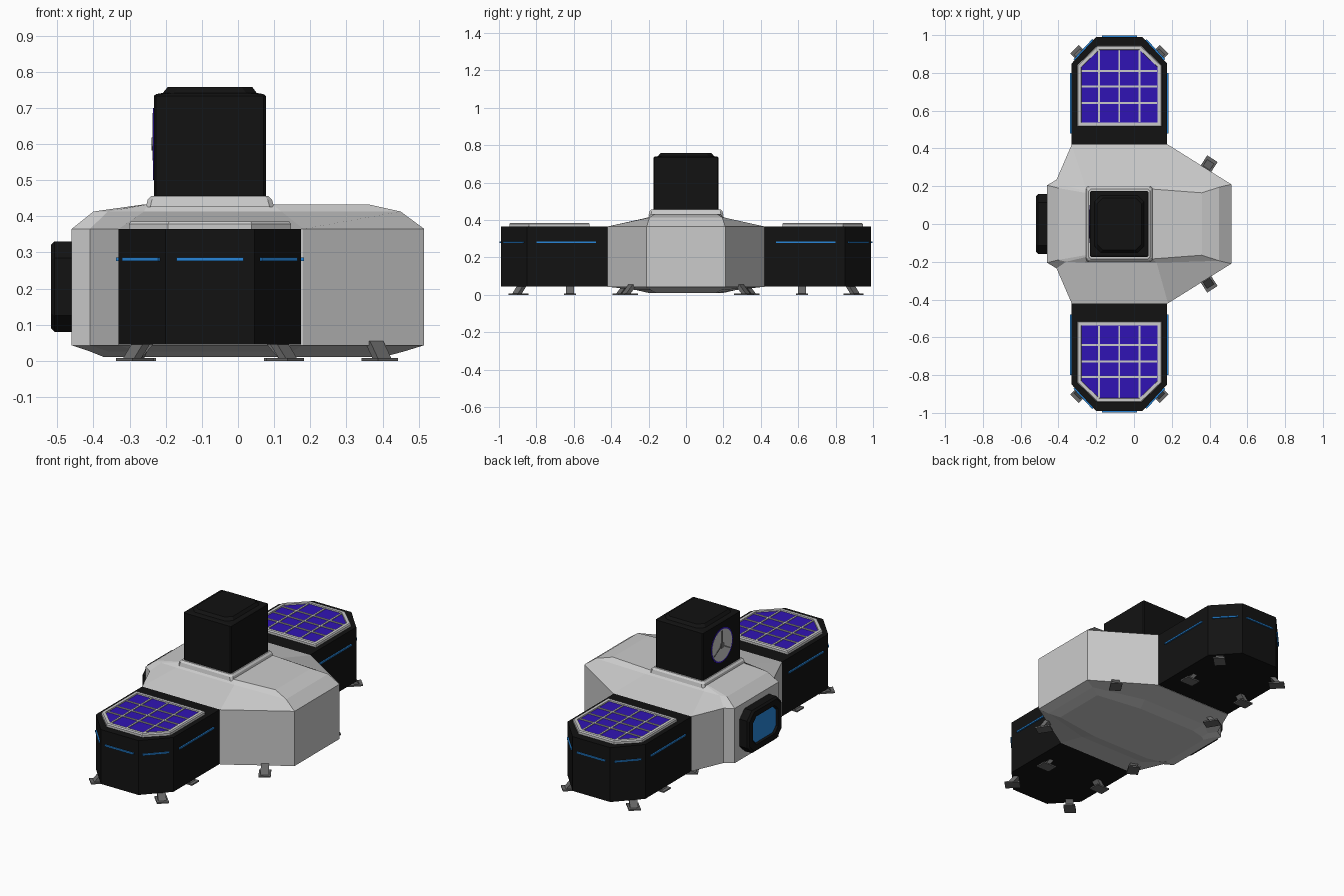
import bpy, bmesh
from math import cos, sin, pi, atan2
from mathutils import Vector, Matrix

if "Cube" in bpy.data.objects:
    bpy.data.objects.remove(bpy.data.objects["Cube"])


def material(name, rgb):
    m = bpy.data.materials.new(name)
    m.diffuse_color = (*rgb, 1)
    m.use_nodes = True
    m.node_tree.nodes["Principled BSDF"].inputs["Base Color"].default_value = m.diffuse_color
    return m


BLACK = material("black", (0.006, 0.006, 0.006))
BLUE = material("blue", (0.02, 0.24, 0.7))
PURPLE = material("solar_purple", (0.03, 0.007, 0.46))
DARK = material("dark_grey", (0.14, 0.14, 0.14))


def finish(bm, name, mat=None):
    bmesh.ops.recalc_face_normals(bm, faces=bm.faces)
    me = bpy.data.meshes.new(name)
    bm.to_mesh(me)
    bm.free()
    ob = bpy.data.objects.new(name, me)
    bpy.context.collection.objects.link(ob)
    if mat:
        me.materials.append(mat)
    return ob


def loft(name, rings, mat=None):
    """Skin equal-length rings of points and cap both ends."""
    bm = bmesh.new()
    vs = [[bm.verts.new(p) for p in r] for r in rings]
    n = len(vs[0])
    for a, b in zip(vs, vs[1:]):
        for i in range(n):
            j = (i + 1) % n
            bm.faces.new((a[i], a[j], b[j], b[i]))
    bm.faces.new(vs[0])
    bm.faces.new(vs[-1])
    return finish(bm, name, mat)


def flat(pts, z, s=1):
    return [(x, y * s, z) for x, y in pts]


def rect(x0, x1, y0, y1, c=0.0):
    """Rectangle with cut corners."""
    return [(x0, y0 + c), (x0 + c, y0), (x1 - c, y0), (x1, y0 + c),
            (x1, y1 - c), (x1 - c, y1), (x0 + c, y1), (x0, y1 - c)]


def box(name, centre, size, angle=0, mat=None):
    bm = bmesh.new()
    bmesh.ops.create_cube(bm, size=1, matrix=Matrix.Translation(centre)
                          @ Matrix.Rotation(angle, 4, 'Z') @ Matrix.Diagonal((*size, 1)))
    return finish(bm, name, mat)


def both(half):
    """Mirror a half outline (ordered front to back) across y = 0."""
    return half + [(x, -y) for x, y in reversed(half)]


# Central hull: faceted drum with shallow chamfered top and belly
wall = both([(0.515, 0.21), (0.18, 0.42), (-0.33, 0.42), (-0.41, 0.235), (-0.46, 0.205)])
shoulder = both([(0.45, 0.195), (0.12, 0.205), (-0.26, 0.205), (-0.36, 0.2), (-0.40, 0.19)])
crown = both([(0.36, 0.165), (0.095, 0.185), (-0.25, 0.185), (-0.254, 0.175), (-0.258, 0.165)])
belly = both([(0.46, 0.19), (0.15, 0.27), (-0.28, 0.27), (-0.36, 0.21), (-0.41, 0.19)])
keel = both([(0.40, 0.16), (0.12, 0.2), (-0.26, 0.2), (-0.34, 0.18), (-0.37, 0.16)])
loft("hull", [flat(keel, 0.01), flat(belly, 0.026), flat(wall, 0.043), flat(wall, 0.365),
              flat(shoulder, 0.413), flat(crown, 0.433)])

# Tower with its collar and raised lid
loft("tower_collar", [flat(rect(-0.255, 0.1, -0.2, 0.2, 0.012), 0.425),
                      flat(rect(-0.25, 0.094, -0.195, 0.195, 0.012), 0.446),
                      flat(rect(-0.24, 0.084, -0.185, 0.185, 0.01), 0.456)])
loft("tower", [flat(rect(-0.233, 0.077, -0.175, 0.175, 0.006), 0.45),
               flat(rect(-0.233, 0.077, -0.175, 0.175, 0.006), 0.733),
               flat(rect(-0.226, 0.07, -0.168, 0.168, 0.006), 0.738),
               flat(rect(-0.208, 0.052, -0.15, 0.15, 0.03), 0.741),
               flat(rect(-0.195, 0.04, -0.137, 0.137, 0.03), 0.757)], BLACK)


def disc(name, r, x0, x1, mat=None, n=32):
    loft(name, [[(x, r * cos(2 * pi * i / n), 0.6 + r * sin(2 * pi * i / n))
                 for i in range(n)] for x in (x0, x1)], mat)


# Round dial on the back of the tower
disc("dial_rim", 0.1, -0.23, -0.2345, PURPLE)
disc("dial_plate", 0.092, -0.23, -0.2355)
disc("dial_hub", 0.018, -0.23, -0.239, DARK, 16)
for k in range(3):
    a = pi / 2 + k * 2 * pi / 3
    d, t = Vector((0, cos(a), sin(a))), Vector((0, -sin(a), cos(a))) * 0.004
    c = Vector((0, 0, 0.6))
    loft("dial_spoke", [[c + d * r + t * w + Vector((x, 0, 0))
                         for r, w in ((0, -1), (0.085, -1), (0.085, 1), (0, 1))]
                        for x in (-0.23, -0.237)], DARK)


# Rear window: dark frame with a recessed blue pane
def back_ring(x, inset, c):
    pts = rect(-0.158 + inset, 0.158 - inset, 0.08 + inset, 0.33 - inset, c)
    return [(x, y, z) for y, z in pts]


loft("window_frame", [back_ring(-0.44, 0, 0.045), back_ring(-0.508, 0, 0.045),
                      back_ring(-0.518, 0.01, 0.042), back_ring(-0.518, 0.042, 0.03),
                      back_ring(-0.506, 0.048, 0.03)], BLACK)
loft("window_pane", [back_ring(-0.504, 0.048, 0.03), back_ring(-0.508, 0.048, 0.03)], BLUE)


def foot(x, y, dx, dy):
    """Flat pad with a strut leaning back towards the body."""
    d = Vector((dx, dy, 0)).normalized()
    side = Vector((-d.y, d.x, 0)) * 0.022
    p = Vector((x, y, 0))
    box("foot_pad", (x, y, 0.004), (0.085, 0.065, 0.008), atan2(dy, dx), DARK)
    rings = []
    for off, z in ((0.012, 0.006), (-0.03, 0.055)):
        c = p + d * off + Vector((0, 0, z))
        rings.append([c - side - d * 0.014, c + side - d * 0.014,
                      c + side + d * 0.014, c - side + d * 0.014])
    loft("foot_strut", rings, DARK)


# Side pods with solar panels, light strips and feet
pod = [(-0.33, 0.40), (-0.33, 0.85), (-0.2, 0.99), (0.045, 0.99), (0.175, 0.85), (0.175, 0.40)]


def panel(i):
    """Solar panel outline, inset by i."""
    c = i * 0.4
    x0, x1, y0, y1 = -0.302 + i, 0.147 - i, 0.515 + i, 0.945 - i
    return [(x0, y0), (x0, 0.84 - c), (-0.193 + c, y1), (0.038 - c, y1), (x1, 0.84 - c), (x1, y0)]


for s in (1, -1):
    loft("side_pod", [flat(pod, 0.045, s), flat(pod, 0.365, s)], BLACK)
    loft("panel_frame", [flat(panel(0), 0.36, s), flat(panel(0), 0.378, s),
                         flat(panel(0.005), 0.385, s), flat(panel(0.022), 0.385, s),
                         flat(panel(0.024), 0.374, s)])
    loft("solar_cells", [flat(panel(0.023), 0.37, s), flat(panel(0.023), 0.378, s)], PURPLE)
    for x in (-0.185, -0.078, 0.03):
        box("panel_bar", (x, s * 0.73, 0.379), (0.01, 0.38, 0.007))
    for y in (0.64, 0.727, 0.81):
        box("panel_bar", (-0.078, s * y, 0.379), (0.4, 0.01, 0.007))
    # Light strips centred on each outer wall
    walls = [(-0.33, 0.43), *pod[1:5], (0.175, 0.43)]
    for (ax, ay), (bx, by) in zip(walls, walls[1:]):
        a, b = Vector((ax, ay * s, 0.281)), Vector((bx, by * s, 0.281))
        v = b - a
        box("light_strip", (a + b) / 2, (v.length * 0.76, 0.016, 0.009), atan2(v.y, v.x), BLUE)
    for x, y, dx, dy in ((-0.285, 0.895, -1, 1), (0.13, 0.895, 1, 1), (-0.27, 0.62, -1, 0),
                         (0.115, 0.62, 1, 0), (0.392, 0.31, 0.54, 0.84), (-0.28, 0.34, -0.5, 0.85)):
        foot(x, s * y, dx, s * dy)
